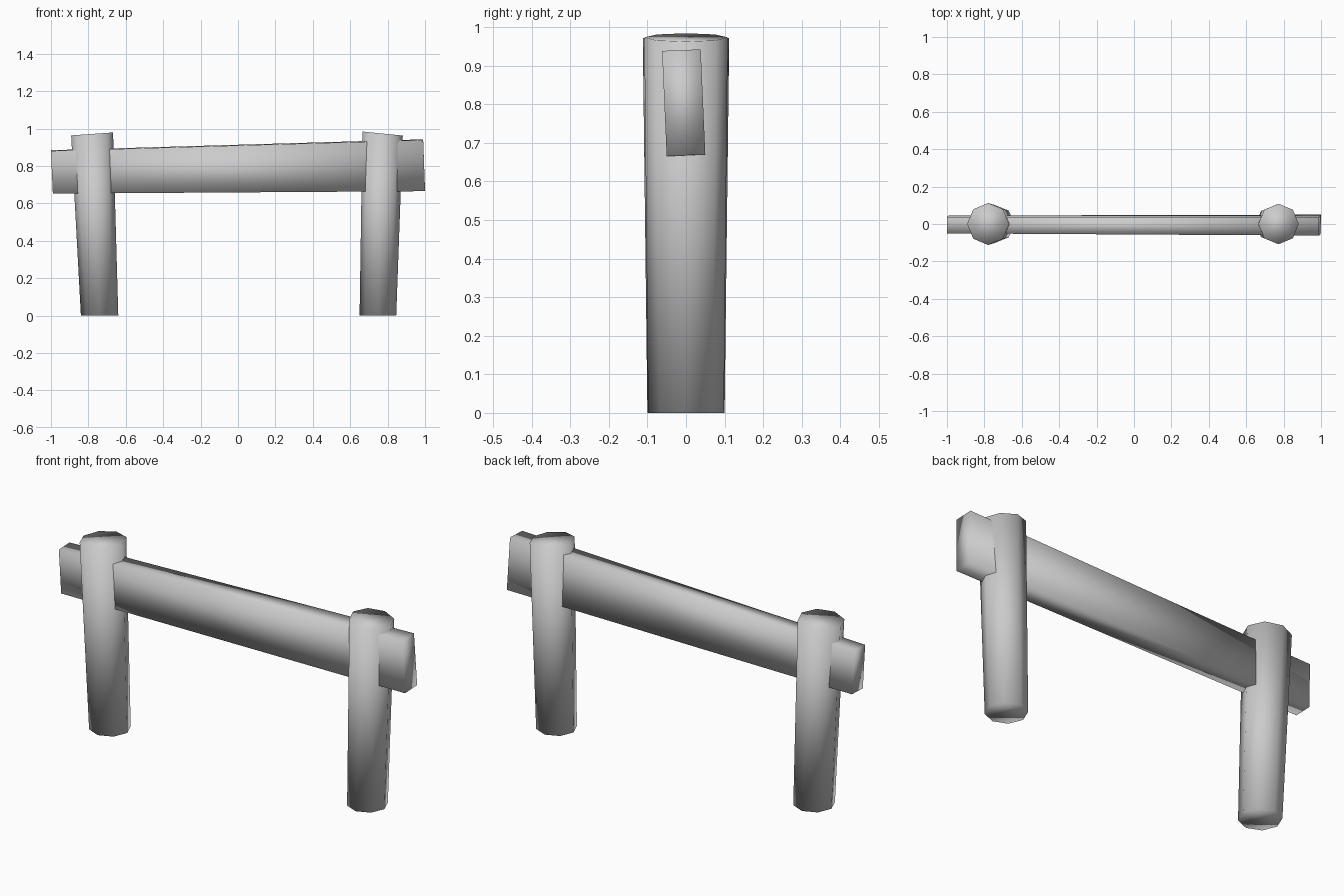
import bpy
import bmesh
from math import cos, sin, tau

cube = bpy.data.objects.get("Cube")
if cube:
    bpy.data.objects.remove(cube, do_unlink=True)

GREY = (0.6, 0.6, 0.6, 1.0)
grey = bpy.data.materials.new("plain grey")
grey.use_nodes = True
grey.diffuse_color = GREY
grey.node_tree.nodes["Principled BSDF"].inputs["Base Color"].default_value = GREY


def loft(name, start, end):
    """Bridge two matching end rings into a closed, smooth shaded solid."""
    bm = bmesh.new()
    a = [bm.verts.new(p) for p in start]
    b = [bm.verts.new(p) for p in end]
    bm.faces.new(a)
    bm.faces.new(b)
    for i in range(len(a)):
        j = (i + 1) % len(a)
        bm.faces.new((a[i], a[j], b[j], b[i]))
    bmesh.ops.recalc_face_normals(bm, faces=bm.faces)
    for f in bm.faces:
        f.smooth = True
    mesh = bpy.data.meshes.new(name)
    bm.to_mesh(mesh)
    bm.free()
    mesh.materials.append(grey)
    obj = bpy.data.objects.new(name, mesh)
    bpy.context.collection.objects.link(obj)
    return obj


def octagon(x, z, radius, slope=0.0):
    """Eight sided ring whose height tilts along x."""
    return [(x + radius * cos(tau * i / 8), radius * sin(tau * i / 8),
             z + slope * radius * cos(tau * i / 8)) for i in range(8)]


# Leaning posts, wider at their tilted tops
loft("right_post", octagon(-0.74, 0, 0.1), octagon(-0.78, 0.971, 0.112, 0.07))
loft("left_post", octagon(0.748, 0, 0.098), octagon(0.773, 0.973, 0.108, -0.1))

# Slightly twisted crossbar, taller at its left end
loft("crossbar",
     [(-0.99, -0.045, 0.652), (-0.99, 0.045, 0.655),
      (-1, 0.038, 0.884), (-1, -0.05, 0.88)],
     [(1, -0.05, 0.665), (1, 0.05, 0.67),
      (0.99, 0.038, 0.942), (0.99, -0.062, 0.938)])
